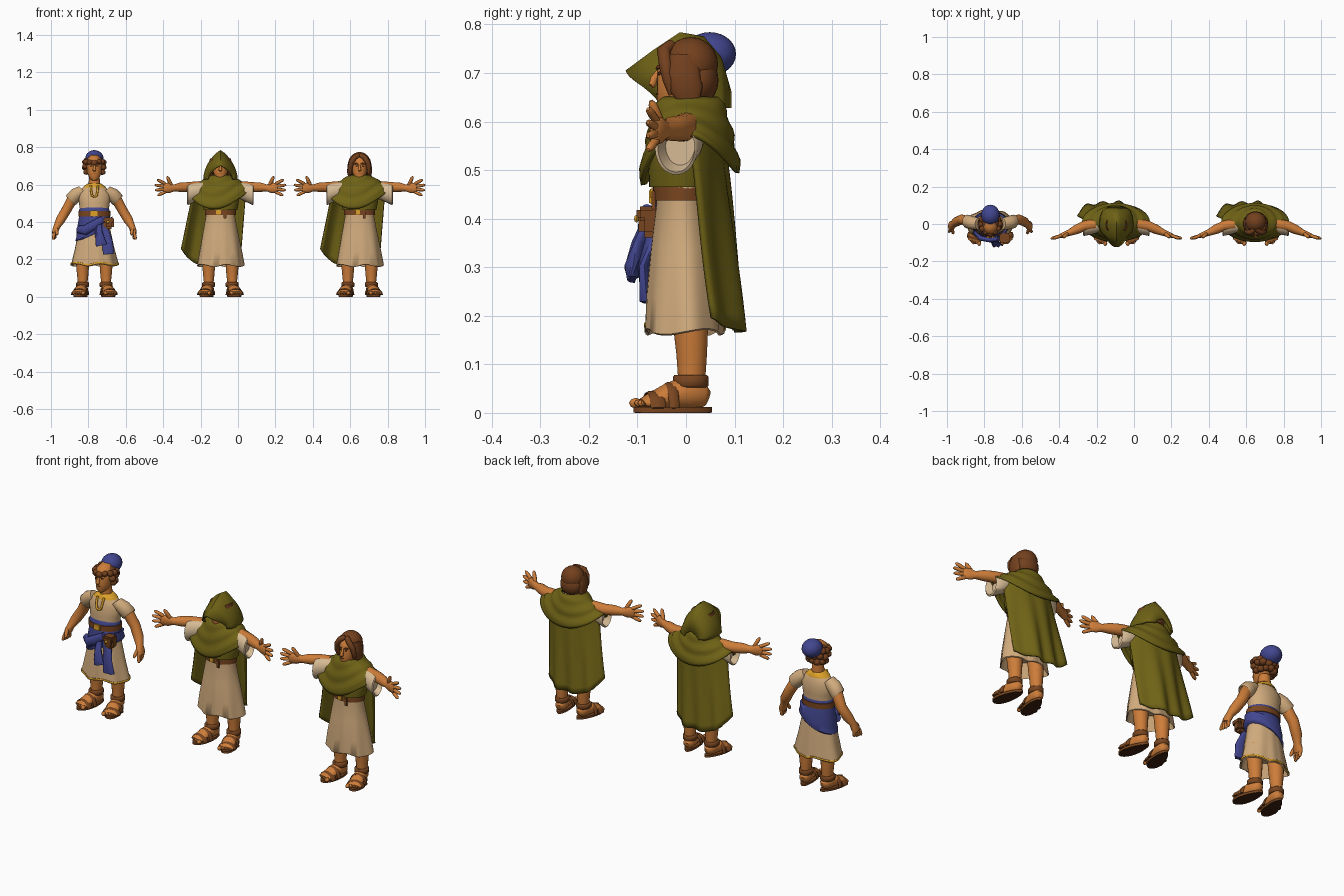
import bpy, bmesh, random
from math import sin, cos, pi, atan2
from mathutils import Vector, Matrix

cube = bpy.data.objects.get("Cube")
if cube:
    bpy.data.objects.remove(cube)
random.seed(4)
X, Y, Z = Vector((1, 0, 0)), Vector((0, 1, 0)), Vector((0, 0, 1))
figure = ""
place = Matrix()
made = []


def material(name, *rgb):
    colour = [(c / 255) ** 2.2 for c in rgb] + [1]
    m = bpy.data.materials.new(name)
    m.use_nodes = True
    m.diffuse_color = colour
    m.node_tree.nodes["Principled BSDF"].inputs["Base Color"].default_value = colour
    return m


skin = material("skin", 204, 124, 60)
linen = material("tan linen", 208, 170, 124)
cream = material("cream linen", 214, 186, 148)
olive = material("olive wool", 110, 98, 28)
blue = material("blue cloth", 68, 72, 142)
leather = material("brown leather", 120, 71, 37)
hair = material("brown hair", 114, 66, 35)
gold = material("gold trim", 220, 160, 46)
dark = material("dark brown", 66, 40, 24)


def finish(name, bm, mat, thick=0):
    bmesh.ops.recalc_face_normals(bm, faces=bm.faces)
    mesh = bpy.data.meshes.new(name)
    bm.transform(place)
    bm.to_mesh(mesh)
    bm.free()
    mesh.materials.append(mat)
    obj = bpy.data.objects.new(figure + "_" + name, mesh)
    bpy.context.collection.objects.link(obj)
    if thick:
        mod = obj.modifiers.new("thickness", "SOLIDIFY")
        mod.thickness, mod.offset = thick, 0
    made.append(obj)


def sweep(name, path, mat, axis=None, ref=Y, n=16, warp=None):
    """Elliptical rings (x, y, z, radius, radius) along a path, capped."""
    bm = bmesh.new()
    pts = [Vector(p[:3]) for p in path]
    rings = []
    for i, p in enumerate(path):
        t = axis or (pts[min(i + 1, len(pts) - 1)] - pts[max(i - 1, 0)]).normalized()
        side = ref.cross(t).normalized()
        other = t.cross(side)
        ring = []
        for k in range(n):
            a = 2 * pi * k / n
            v = pts[i] + side * cos(a) * p[3] + other * sin(a) * p[-1]
            ring.append(bm.verts.new(warp(v) if warp else v))
        rings.append(ring)
    for low, high in zip(rings, rings[1:]):
        for k in range(n):
            j = (k + 1) % n
            bm.faces.new((low[k], low[j], high[j], high[k]))
    bm.faces.new(rings[0])
    bm.faces.new(rings[-1])
    finish(name, bm, mat)


def stack(name, levels, mat, n=32, warp=None):
    """Horizontal rings given as (y, z, x radius, y radius)."""
    sweep(name, [(0, *lv) for lv in levels], mat, axis=Z, n=n, warp=warp)


def grid(name, f, nu, nv, mat, thick):
    bm = bmesh.new()
    rows = [[bm.verts.new(f(i / nu, j / nv)) for i in range(nu + 1)] for j in range(nv + 1)]
    for a, b in zip(rows, rows[1:]):
        for i in range(nu):
            bm.faces.new((a[i], a[i + 1], b[i + 1], b[i]))
    bmesh.ops.remove_doubles(bm, verts=bm.verts, dist=0.0002)
    finish(name, bm, mat, thick)


def ball(name, centre, radii, mat, seg=16):
    bm = bmesh.new()
    bmesh.ops.create_uvsphere(bm, u_segments=seg, v_segments=seg // 2, radius=1,
                              matrix=Matrix.Translation(centre) @ Matrix.Diagonal((*radii, 1)))
    finish(name, bm, mat)


def block(name, centre, size, mat):
    bm = bmesh.new()
    bmesh.ops.create_cube(bm, size=1, matrix=Matrix.Translation(centre) @ Matrix.Diagonal((*size, 1)))
    bmesh.ops.bevel(bm, geom=bm.edges[:], offset=min(size) * 0.25, segments=2, affect='EDGES')
    finish(name, bm, mat)


def finger(name, base, tip, r):
    a, b = Vector(base), Vector(tip)
    steps = ((0, 1), (0.5, 1.05), (0.85, 0.9), (1, 0.4))
    sweep(name, [(*a.lerp(b, t), r * k) for t, k in steps], skin, n=8)


def folds(v):
    depth = max(0, min(1, (0.42 - v.z) / 0.25))
    a = atan2(v.y, v.x)
    k = 1 + depth * (0.035 * sin(9 * a + 1) + 0.02 * sin(5 * a))
    return Vector((v.x * k, v.y * k, v.z + 0.006 * depth * sin(4 * a)))


def leg_and_foot(s):
    global place
    home = place
    place = home @ Matrix.Translation((s * 0.065, 0, 0)) @ Matrix.Rotation(s * 0.22, 4, 'Z')
    stack("leg", [(.01, .03, .024, .028), (.012, .075, .026, .029), (.012, .12, .031, .032),
                  (.01, .17, .035, .036), (.005, .26, .04, .04)], skin, 16)
    for part, size, low, high, mat in (("sandal_sole", 1, .001, .012, leather), ("sole_tread", .96, 0, .003, dark)):
        stack(part, [(-.028, z, .037 * size, .083 * size) for z in (low, high)], mat, 24,
              lambda v: Vector((v.x * (0.92 - 2.5 * (v.y + .03)), v.y, v.z)))
    sweep("foot", [(0, .046, .03, .012, .016), (0, .035, .034, .025, .026), (0, 0, .042, .029, .036),
                   (0, -.04, .034, .032, .026), (0, -.08, .024, .036, .014), (0, -.094, .02, .033, .009)],
          skin, ref=Z)
    for i in range(5):
        big = i == 0
        ball("toe", (s * (-.028 + i * .0145), -.097 + i * .004 - big * .003, .02),
             (.011 if big else .008, .014, .011 if big else .008), skin, 8)
    for y, high, wide in ((-.068, .032, .016), (-.034, .05, .011)):
        sweep("sandal_strap", [(cos(a * pi / 10) * .041, y, .01 + high * sin(a * pi / 10), .004, wide)
                               for a in range(11)], leather, n=8)
    stack("ankle_strap", [(.01, .052, .03, .034), (.01, .056, .035, .037),
                          (.01, .074, .035, .037), (.01, .078, .03, .034)], leather, 20)
    place = home


def head():
    stack("neck", [(0, .57, .034, .034), (.002, .65, .027, .028)], skin, 16)
    stack("head", [(-.038, .622, .012, .014), (-.03, .634, .027, .03), (-.015, .665, .038, .045),
                   (-.01, .70, .042, .05), (-.006, .735, .038, .046), (0, .757, .02, .025)], skin, 24)
    sweep("nose", [(0, -.056, .703, .005, .006), (0, -.066, .688, .007, .008),
                   (0, -.069, .677, .01, .008), (0, -.064, .672, .005)], skin, n=10)
    for s in (-1, 1):
        ball("eye", (s * .016, -.0545, .699), (.007, .004, .004), dark, 10)
        sweep("brow", [(s * .007, -.06, .709, .003), (s * .017, -.057, .713, .004),
                       (s * .029, -.047, .709, .002)], hair, n=8)
        ball("ear", (s * .043, -.002, .69), (.007, .012, .017), skin, 12)
    sweep("mouth", [(x, -.0605 + abs(x) * .3, .657, .002) for x in (-.01, 0, .01)], hair, n=8)


def long_hair(hooded):
    ball("hair_back", (0, .025, .685), (.057, .042, .052), hair, 20)
    for s in (-1, 1):
        sweep("side_hair", [(s * .04, -.004, .735, .016, .03), (s * .05, -.006, .70, .015, .036),
                            (s * .052, .002, .665, .015, .034), (s * .052, .008, .637, .007, .02)], hair, n=14)
    if not hooded:
        ball("hair_crown", (0, .01, .718), (.057, .056, .056), hair, 24)
        for s in (-1, 1):
            sweep("front_wave", [(s * .004, -.03, .757, .012), (s * .026, -.046, .745, .014),
                                 (s * .044, -.042, .718, .014), (s * .05, -.036, .685, .012),
                                 (s * .047, -.03, .655, .006)], hair, n=12)


def hood():
    # section: base y, forward lean at the peak, peak z, half width
    parts = [(-.05, .072, .702, .064), (-.042, .022, .745, .08), (-.012, 0, .78, .088),
             (.035, 0, .772, .085), (.07, 0, .73, .072), (.09, 0, .66, .04)]

    def shape(u, v):
        y, lean, top, wide = parts[round(v * 5)]
        across, up = cos(u * pi), sin(u * pi)
        ridge = .35 * (1 - abs(across)) + .65 * up
        return (wide * across, y - lean * up ** 2, .628 + (top - .628) * ridge)
    grid("hood", shape, 16, 5, olive, .008)


def mantle_and_cloak():
    def mantle(u, v):
        a = 2 * pi * u
        front = max(0, cos(a + .2)) ** 2
        back = max(0, -cos(a)) ** 1.5
        roll = 1 + .04 * sin(v * 17 + 2 * sin(a))
        return ((.052 + .125 * v) * roll * sin(a),
                -(.055 + .046 * v ** .6) * roll * cos(a) + .008,
                .648 - v * (.074 + .105 * front + .08 * back))
    grid("shoulder_mantle", mantle, 40, 12, olive, .009)
    stack("chest_wrap", [(-.008, .468, .08, .055), (-.008, .465, .09, .068), (-.005, .50, .097, .072),
                         (0, .57, .108, .065), (0, .61, .06, .05)], olive)

    def cloak(u, v):
        s = 2 * u - 1
        left, right = .135 - .03 * v, -.142 - .066 * v
        edge = abs(s) ** 3
        hem = .166 + .03 * edge + (.06 * edge if s > 0 else 0)
        ripple = .009 * v * sin(s * 11) + .004 * sin(s * 5 + v * 4)
        return (left + (right - left) * u, .068 + .045 * v - .065 * edge + ripple,
                .605 - .03 * edge + (hem - .605 + .03 * edge) * v)
    grid("back_cloak", cloak, 32, 14, olive, .009)


def cloaked_figure(hooded):
    stack("robe", [(-.003, .24, .10, .065), (-.003, .165, .122, .076), (-.003, .168, .126, .08),
                   (-.004, .24, .114, .077), (-.006, .34, .095, .066), (-.008, .43, .078, .053),
                   (-.005, .50, .088, .06), (0, .57, .10, .055), (0, .62, .05, .04)], linen, 48, folds)
    stack("belt", [(-.008, z, .083, .06) for z in (.437, .466)], leather)
    block("belt_buckle", (-.01, -.069, .452), (.026, .01, .024), gold)
    block("belt_end", (.025, -.067, .438), (.016, .008, .04), leather)
    mantle_and_cloak()
    for s in (-1, 1):
        leg_and_foot(s)
        sweep("wide_sleeve", [(s * .15, -.012, .55, .04, .03), (s * .178, -.02, .546, .05, .038),
                              (s * .174, -.02, .546, .056, .044), (s * .13, -.01, .56, .05, .045),
                              (s * .08, 0, .575, .04, .04)], cream, axis=X * -s, n=24)
        sweep("arm", [(s * .11, 0, .588, .03), (s * .17, -.01, .586, .027), (s * .215, -.03, .585, .025),
                      (s * .248, -.045, .582, .018), (s * .273, -.054, .582, .028, .015),
                      (s * .30, -.064, .582, .027, .012), (s * .307, -.066, .582, .018, .007)], skin)
        for i, reach in enumerate((.338, .351, .349, .335)):
            finger("finger", (s * .295, -.062, .604 - i * .0145), (s * reach, -.078, .626 - i * .028), .0085)
        finger("thumb", (s * .262, -.052, .595), (s * .285, -.072, .643), .0095)
    head()
    ball("short_beard", (0, -.034, .634), (.03, .029, .015), hair)
    long_hair(hooded)
    if hooded:
        hood()


def sash_figure():
    stack("tunic", [(-.003, .24, .10, .062), (-.003, .168, .122, .074), (-.003, .171, .127, .08),
                    (-.004, .26, .105, .073), (-.005, .36, .085, .063), (-.005, .43, .072, .052),
                    (-.002, .50, .082, .058), (0, .55, .088, .054), (0, .58, .066, .044),
                    (0, .603, .034, .033)], linen, 48, folds)
    grid("hem_trim", lambda u, v: folds(Vector((.1275 * cos(2 * pi * u), .0805 * sin(2 * pi * u) - .003,
                                                .172 + .009 * v))), 48, 1, gold, .003)
    # waist cloth slants down toward one hip
    slant = lambda v: Vector((v.x, v.y, v.z + (v.x * .45 if v.z < .4 else 0)))
    stack("waist_sash", [(-.004, .335, .093, .07), (-.004, .345, .101, .076), (-.004, .37, .094, .07),
                         (-.004, .385, .096, .072), (-.005, .42, .083, .061), (-.005, .465, .081, .06),
                         (-.005, .478, .074, .054)], blue, 40, slant)
    sweep("sash_drape", [(-.085, -.04, .36, .02, .016), (-.05, -.075, .355, .026, .015),
                         (0, -.085, .385, .024, .014), (.045, -.08, .415, .018, .014)], blue, n=12)
    for x, low, out in ((.03, .275, -.112), (.068, .228, -.085)):
        sweep("sash_tail", [(.025, -.072, .41, .016, .012), (x - .008, out + .015, .35, .02, .012),
                            (x + .002, out, .30, .026, .012), (x + .008, out + .002, low, .031, .009)],
              blue, n=12, warp=lambda v: v + Y * .005 * sin(v.x * 260))
    stack("belt", [(-.005, z, .086, .065) for z in (.43, .458)], leather)
    block("belt_buckle", (-.002, -.071, .445), (.038, .01, .03), gold)
    block("pouch", (.077, -.073, .392), (.054, .05, .062), leather)
    block("pouch_flap", (.077, -.076, .41), (.058, .052, .03), leather)
    ball("pouch_clasp", (.072, -.102, .4), (.008, .005, .008), gold, 8)
    stack("collar_trim", [(0, .584, .063, .046), (0, .591, .056, .045), (0, .606, .035, .035)], gold)
    for s in (-1, 1):
        sweep("neck_trim", [(s * .019, -.043, .594, .006), (s * .017, -.055, .565, .006),
                            (s * .012, -.059, .54, .006), (0, -.06, .535, .006)], gold, n=8)
        leg_and_foot(s)
        sweep("short_sleeve", [(s * .11, .012, .53, .03), (s * .127, .014, .514, .033),
                               (s * .123, .013, .519, .037), (s * .095, .006, .549, .036),
                               (s * .06, 0, .568, .031)], linen,
              axis=Vector((-s * .7, 0, .7)), n=20)
        sweep("arm", [(s * .09, .005, .55, .03), (s * .122, .015, .515, .028), (s * .152, .025, .46, .026),
                      (s * .182, .012, .41, .025), (s * .199, -.003, .378, .018),
                      (s * .208, -.01, .355, .017, .027), (s * .214, -.015, .338, .013, .025)], skin)
        for i in range(4):
            finger("finger", (s * .213, -.034 + i * .0125, .343),
                   (s * (.222 - .004 * i), -.042 + i * .014, .306 + .004 * (i == 3)), .008)
        finger("thumb", (s * .204, -.03, .365), (s * .198, -.052, .33), .0085)
    head()
    # curls crowd around the skull, leaving the face open
    ball("hair_base", (0, .006, .712), (.05, .05, .044), hair, 20)
    for row, (z, reach) in enumerate(((.672, .044), (.697, .049), (.722, .048))):
        for k in range(12):
            a = 2 * pi * (k + row * .5) / 12
            if row < 2 and sin(a) < -.35:
                continue
            r = random.uniform(.016, .021)
            ball("curl", (reach * cos(a), reach * sin(a) * 1.02, z + random.uniform(-.007, .005)),
                 (r, r, r * .85), hair, 10)
    ball("round_cap", (0, .049, .739), (.049, .054, .045), blue, 28)


for figure, x in (("sash_figure", -.768), ("hooded_figure", -.094), ("bareheaded_figure", .65)):
    place = Matrix.Translation((x, 0, 0))
    if figure == "sash_figure":
        sash_figure()
    else:
        cloaked_figure(figure == "hooded_figure")

bpy.ops.object.select_all(action='DESELECT')
for obj in made:
    obj.select_set(True)
bpy.context.view_layer.objects.active = made[0]
bpy.ops.object.shade_smooth_by_angle(angle=0.9)
